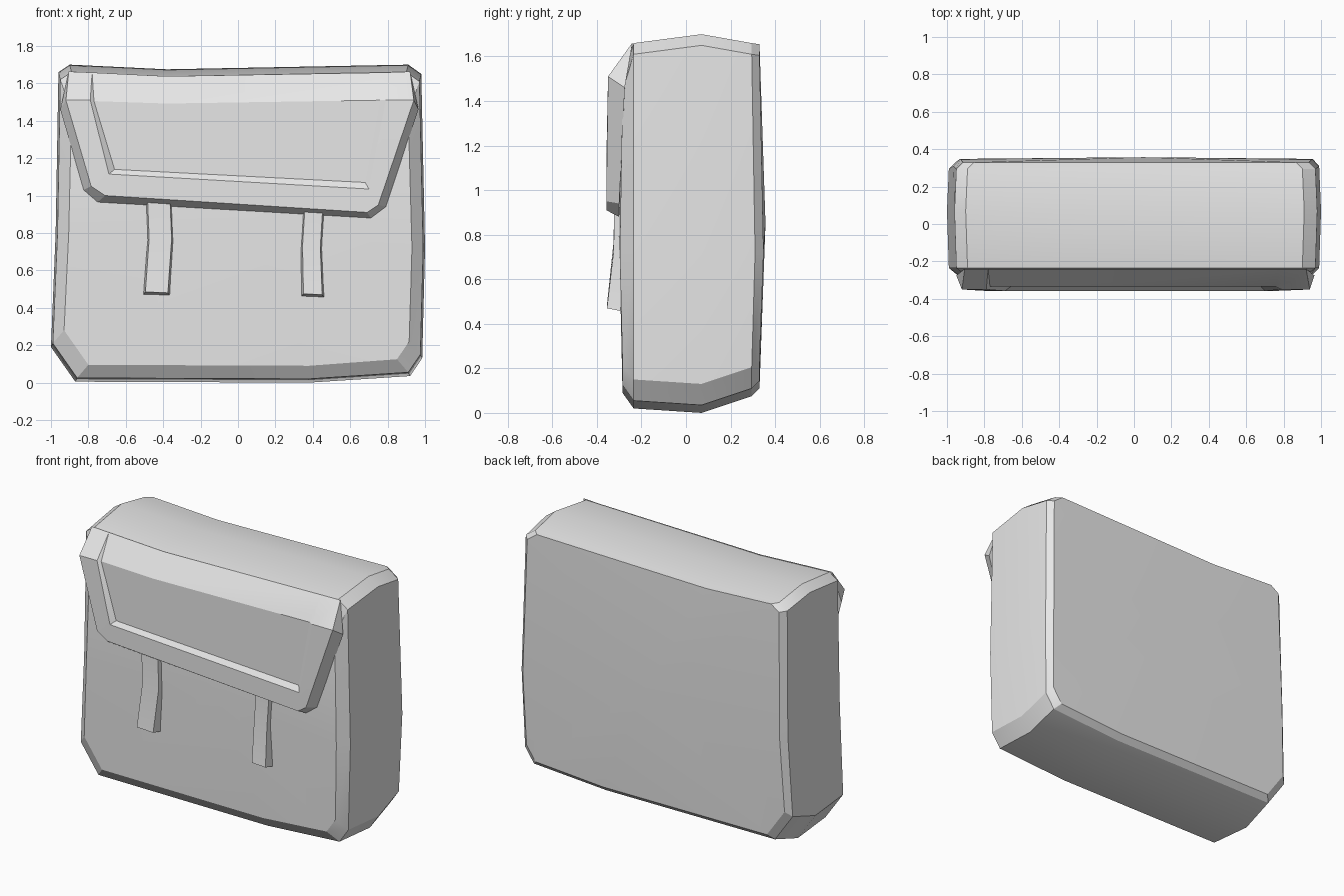
import bpy, bmesh, math

cube = bpy.data.objects.get("Cube")
if cube:
    bpy.data.objects.remove(cube, do_unlink=True)

grey = bpy.data.materials.new("plain grey")
grey.use_nodes = True
grey.diffuse_color = (0.8, 0.8, 0.8, 1)
grey.node_tree.nodes["Principled BSDF"].inputs["Base Color"].default_value = (0.8, 0.8, 0.8, 1)


def finish(bm, name):
    bmesh.ops.recalc_face_normals(bm, faces=bm.faces[:])
    mesh = bpy.data.meshes.new(name)
    bm.to_mesh(mesh)
    bm.free()
    mesh.materials.append(grey)
    obj = bpy.data.objects.new(name, mesh)
    bpy.context.collection.objects.link(obj)
    bpy.ops.object.select_all(action='DESELECT')
    obj.select_set(True)
    bpy.context.view_layer.objects.active = obj
    bpy.ops.object.shade_smooth_by_angle(angle=math.radians(25))
    return obj


def bridge(bm, a, b, closed=True):
    count = len(a) if closed else len(a) - 1
    for i in range(count):
        j = (i + 1) % len(a)
        bm.faces.new((a[i], a[j], b[j], b[i]))


# Bag body: one slightly uneven outline, inset differently at each depth
outline = [(-0.87, 0.005), (0.38, 0.0), (0.92, 0.035), (0.985, 0.13), (1.0, 0.72),
           (0.98, 1.65), (0.91, 1.70), (-0.38, 1.675), (-0.9, 1.70),
           (-0.96, 1.66), (-0.975, 0.8), (-1.0, 0.19)]
# depth, side inset, bottom inset, top inset, extra depth at mid height
rows = [(-0.285, 0.07, 0.09, 0.21, -0.012),
        (-0.235, 0.01, 0.02, 0.04, 0),
        (0.07, 0, 0, 0, 0),
        (0.295, 0.01, 0.075, 0.04, 0.015),
        (0.33, 0.045, 0.11, 0.045, 0.018)]

bm = bmesh.new()
loops = []
for y, side, bottom, top, bulge in rows:
    loop = []
    for x, z in outline:
        middle = 0.5 < z < 1
        shift = 0 if middle else (bottom if z < 0.5 else -top)
        loop.append(bm.verts.new((x - math.copysign(min(side, abs(x)), x) if abs(x) > 0.5 else x,
                                  y + (bulge if middle else 0), z + shift)))
    loops.append(loop)
for a, b in zip(loops, loops[1:]):
    bridge(bm, a, b)
for loop, y in ((loops[0], -0.302), (loops[-1], 0.357)):
    hub = bm.verts.new((0.05, y, 0.85))
    for i, v in enumerate(loop):
        bm.faces.new((v, loop[(i + 1) % len(loop)], hub))
finish(bm, "bag_body")

# Front flap: bevelled slab with a sunken panel, folded up to the top edge
bm = bmesh.new()


def row(points, y):
    return [bm.verts.new((x, y, z)) for x, z in points]


back = row([(-0.95, 1.46), (-0.825, 1.03), (-0.75, 0.965),
            (0.71, 0.88), (0.79, 0.94), (0.965, 1.46)], -0.3)
back[0].co.y = back[-1].co.y = -0.275
front = row([(-0.92, 1.51), (-0.785, 1.05), (-0.71, 1.0),
             (0.69, 0.91), (0.75, 0.95), (0.94, 1.51)], -0.358)
rim = row([(-0.79, 1.51), (-0.69, 1.115), (0.70, 1.035), (0.79, 1.51)], -0.358)
panel = row([(-0.77, 1.505), (-0.66, 1.14), (0.68, 1.07), (0.76, 1.51)], -0.335)
for v in (front[0], front[-1], rim[0], rim[-1]):
    v.co.y = -0.35
fold = row([(-0.38, 1.492)], -0.335)[0]
crest = row([(-0.905, 1.663), (-0.78, 1.658), (-0.38, 1.638), (0.78, 1.658), (0.92, 1.663)], -0.24)

bridge(bm, back, front, closed=False)
bridge(bm, rim, panel, closed=False)
f, r, p, c = front, rim, panel, crest
for face in ((f[0], f[1], r[1], r[0]), (f[1], f[2], r[1]), (f[2], f[3], r[2], r[1]),
             (f[3], f[4], r[2]), (f[4], f[5], r[3], r[2]),
             (p[0], p[1], p[2], p[3], fold),
             (f[0], r[0], c[1], c[0]), (r[0], p[0], c[1]), (p[0], fold, c[2], c[1]),
             (fold, p[3], c[3], c[2]), (p[3], r[3], c[3]), (r[3], f[5], c[4], c[3]),
             (back[0], f[0], c[0]), (back[5], c[4], f[5]),
             back + c[::-1]):
    bm.faces.new(face)
finish(bm, "front_flap")


# Straps: bent strips kicking outward at the lower end
def strap(name, sections):
    bm = bmesh.new()
    loops = []
    for left, right, z, y in sections:
        loops.append([bm.verts.new(co) for co in (
            (left, y, z), (right, y, z - 0.005),
            (right + 0.012, -0.28, z - 0.02), (left - 0.012, -0.28, z - 0.015))])
    for a, b in zip(loops, loops[1:]):
        bridge(bm, a, b)
    bm.faces.new(loops[0])
    bm.faces.new(loops[-1])
    finish(bm, name)


strap("right_strap", [(-0.485, -0.365, 1.02, -0.322), (-0.475, -0.355, 0.77, -0.325),
                      (-0.495, -0.375, 0.485, -0.355)])
strap("left_strap", [(0.36, 0.455, 0.97, -0.322), (0.345, 0.44, 0.73, -0.325),
                     (0.35, 0.45, 0.475, -0.355)])
